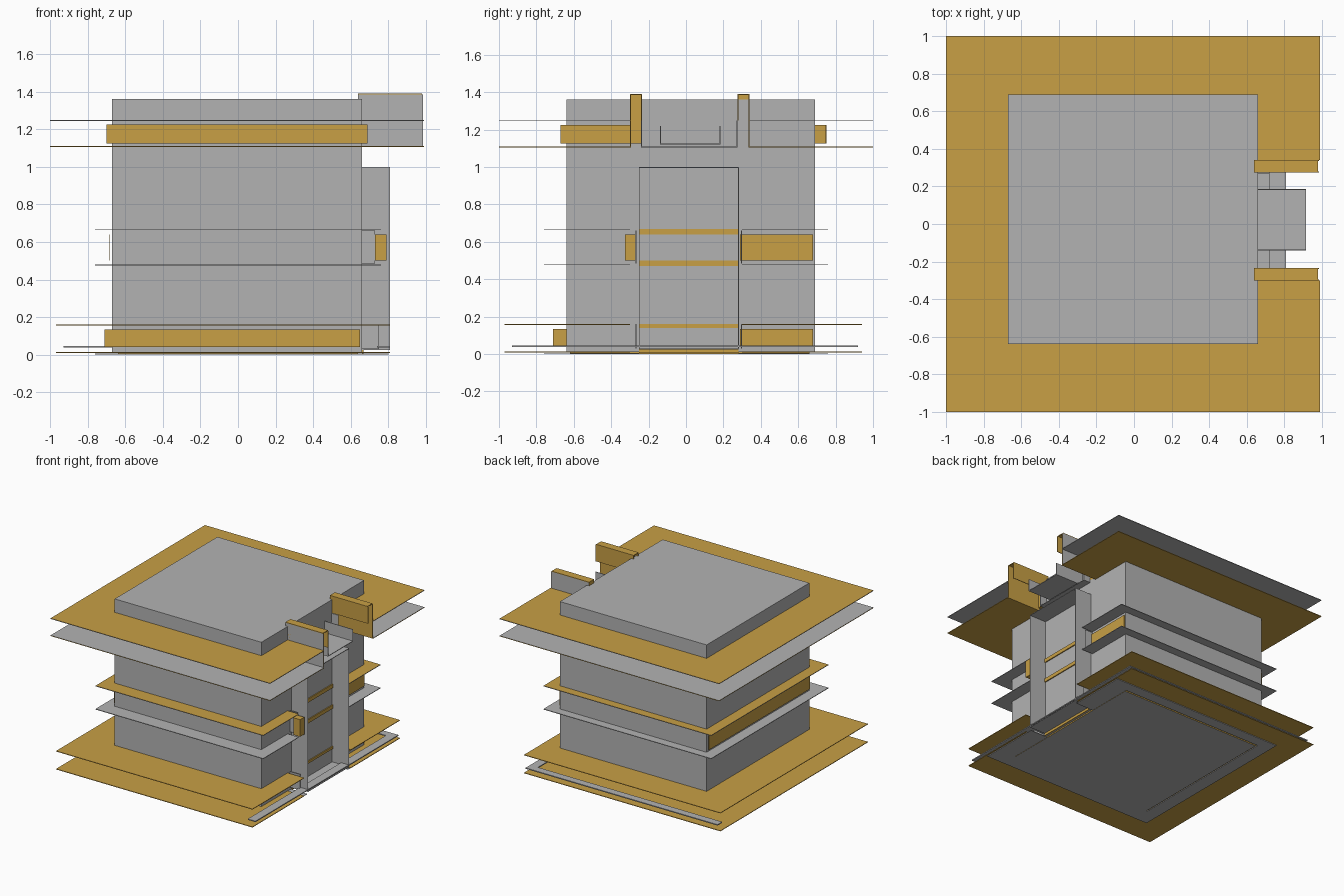
import bpy
import bmesh

cube = bpy.data.objects.get("Cube")
if cube:
    bpy.data.objects.remove(cube, do_unlink=True)


def material(name, colour):
    m = bpy.data.materials.new(name)
    m.use_nodes = True
    m.diffuse_color = (*colour, 1)
    m.node_tree.nodes["Principled BSDF"].inputs["Base Color"].default_value = (*colour, 1)
    return m


GREY = material("warm grey", (0.45, 0.45, 0.45))
GOLD = material("ochre gold", (0.58, 0.35, 0.06))
T = 0.005  # sheet thickness


def finish(name, bm, mats, rule=None):
    bmesh.ops.recalc_face_normals(bm, faces=bm.faces)
    bm.normal_update()
    if rule:
        for f in bm.faces:
            f.material_index = int(rule(f.normal))
    mesh = bpy.data.meshes.new(name)
    bm.to_mesh(mesh)
    bm.free()
    for m in mats:
        mesh.materials.append(m)
    ob = bpy.data.objects.new(name, mesh)
    bpy.context.collection.objects.link(ob)
    return ob


def block(name, x, y, z, mats, rule=None):
    """Box given as (low, high) pairs on each axis."""
    bm = bmesh.new()
    bmesh.ops.create_cube(bm, size=1)
    for v in bm.verts:
        v.co = [(a + b) / 2 + c * (b - a) for (a, b), c in zip((x, y, z), v.co)]
    return finish(name, bm, mats, rule)


def ring_sheet(name, x, y, gap, z, top, under):
    """Flat collar round the core, open at the doorway on +x."""
    (x0, x1), (y0, y1), (g0, g1) = x, y, gap
    i0, i1, j0, j1 = -0.65, 0.64, -0.62, 0.67
    pts = [(x1, g1), (x1, y1), (x0, y1), (x0, y0), (x1, y0), (x1, g0),
           (i1, g0), (i1, j0), (i0, j0), (i0, j1), (i1, j1), (i1, g1)]
    bm = bmesh.new()
    face = bm.faces.new([bm.verts.new((px, py, z)) for px, py in pts])
    new = bmesh.ops.extrude_face_region(bm, geom=[face])["geom"]
    bmesh.ops.translate(bm, vec=(0, 0, T),
                        verts=[v for v in new if isinstance(v, bmesh.types.BMVert)])
    return finish(name, bm, [under, top], lambda n: n.z > 0.5)


# Core
CX, CY = (-0.67, 0.66), (-0.64, 0.69)
block("core", CX, CY, (0.01, 1.36), [GREY])
block("core_foot", (-0.64, 0.64), (-0.62, 0.66), (0, 0.01), [GREY, GOLD], lambda n: abs(n.z) < 0.5)

# Collars: one sheet above and one below each channel
GAP = (-0.30, 0.30)
TOP = ((-1, 0.99), (-1, 1), (-0.30, 0.34))
MID = ((-0.76, 0.76), (-0.76, 0.76), GAP)
LOW = ((-0.97, 0.81), (-0.97, 0.94), GAP)
ring_sheet("top_collar_upper", *TOP, 1.245, GOLD, GREY)
ring_sheet("top_collar_lower", *TOP, 1.105, GREY, GOLD)
ring_sheet("middle_collar_upper", *MID, 0.665, GOLD, GREY)
ring_sheet("middle_collar_lower", *MID, 0.475, GREY, GREY)
ring_sheet("bottom_collar_upper", *LOW, 0.155, GOLD, GOLD)
ring_sheet("bottom_collar_lower", *LOW, 0.008, GOLD, GOLD)
ring_sheet("base_ring", (-0.76, 0.80), (-0.76, 0.76), (-0.25, 0.28), 0.002, GREY, GREY)

# Channel webs
TZ, MZ, BZ = (1.125, 1.225), (0.50, 0.64), (0.04, 0.135)
block("top_web_front", (-0.70, 0.69), (-0.67, -0.665), TZ, [GOLD])
block("top_web_left", (-0.70, -0.695), (-0.67, 0.75), TZ, [GOLD])
block("top_web_back", (-0.70, 0.64), (0.745, 0.75), TZ, [GOLD])
block("top_web_right", (0.685, 0.69), (-0.67, -0.24), TZ, [GOLD])
block("middle_web_left", (-0.685, -0.68), (-0.63, 0.68), MZ, [GOLD])
block("middle_web_right", (0.66, 0.67), (0.29, 0.68), MZ, [GOLD])
block("bottom_web_front", (-0.71, 0.65), (-0.71, -0.705), BZ, [GOLD])
block("bottom_web_left", (-0.71, -0.705), (-0.71, 0.68), BZ, [GOLD])
block("bottom_web_right", (0.66, 0.67), (0.29, 0.68), BZ, [GOLD])
block("bottom_web_end", (0.645, 0.65), (-0.71, -0.64), BZ, [GOLD])

# Doorway frame
for side, y in (("front", -0.25), ("back", 0.28)):
    block("door_wall_" + side, (0.66, 0.81), (y - T / 2, y + T / 2), (0.03, 1.0), [GREY])
block("door_roof", (0.66, 0.81), (-0.25, 0.28), (0.995, 1.0), [GREY])
block("door_floor", (0.66, 0.81), (-0.25, 0.28), (0.025, 0.03), [GREY])
for k, z in enumerate([(0.64, 0.67), (0.47, 0.50), (0.14, 0.16), (0.005, 0.03)]):
    block("door_trim_%d" % k, (0.66, 0.668), (-0.25, 0.28), z, [GOLD])

# End tabs of the lower channels, beside the doorway
for side, y in (("front", -0.27), ("back", 0.295)):
    block("middle_end_plate_" + side, (0.66, 0.73), (y, y + T), (0.485, 0.66), [GREY])
    block("bottom_end_plate_" + side, (0.66, 0.75), (y, y + T), (0.03, 0.16), [GREY])
block("middle_end_web", (0.73, 0.79), (-0.325, -0.27), MZ, [GOLD])

# Thin strips lying on the bottom collar
block("bottom_strip_right", (0.74, 0.81), (-0.93, 0.92), (0.037, 0.045), [GREY])
block("bottom_strip_back", (-0.93, 0.76), (0.86, 0.92), (0.037, 0.045), [GREY])

# Spout over the doorway: open troughs with a floor and two sides
for name, x, y, z in (("spout_base", (0.66, 0.72), (-0.24, 0.275), (1.105, 1.25)),
                      ("spout", (0.66, 0.915), (-0.14, 0.185), (1.12, 1.22))):
    block(name + "_floor", x, y, (z[0], z[0] + T), [GREY])
    for side, e in (("front", y[0]), ("back", y[1] - T)):
        block(name + "_side_" + side, x, (e, e + T), z, [GREY])

# Upturned channel ends: grey outside, gold inside
for side, y0, y1, s, web in (("front", -0.30, -0.235, -1, 0.69), ("back", 0.275, 0.34, 1, 0.66)):
    outer = y0 if s < 0 else y1 - T
    inner = y1 - T if s < 0 else y0
    block("upstand_outer_" + side, (0.64, 0.985), (outer, outer + T), (1.105, 1.385),
          [GOLD, GREY], lambda n, s=s: n.y * s > 0.5)
    block("upstand_inner_" + side, (0.64, 0.985), (inner, inner + T), (1.25, 1.385), [GOLD])
    block("upstand_lip_" + side, (0.64, 0.98), (y0, y1), (1.385, 1.39), [GOLD])
    block("upstand_web_" + side, (web - 0.02, web), (y0, y1), (1.125, 1.385), [GOLD])
